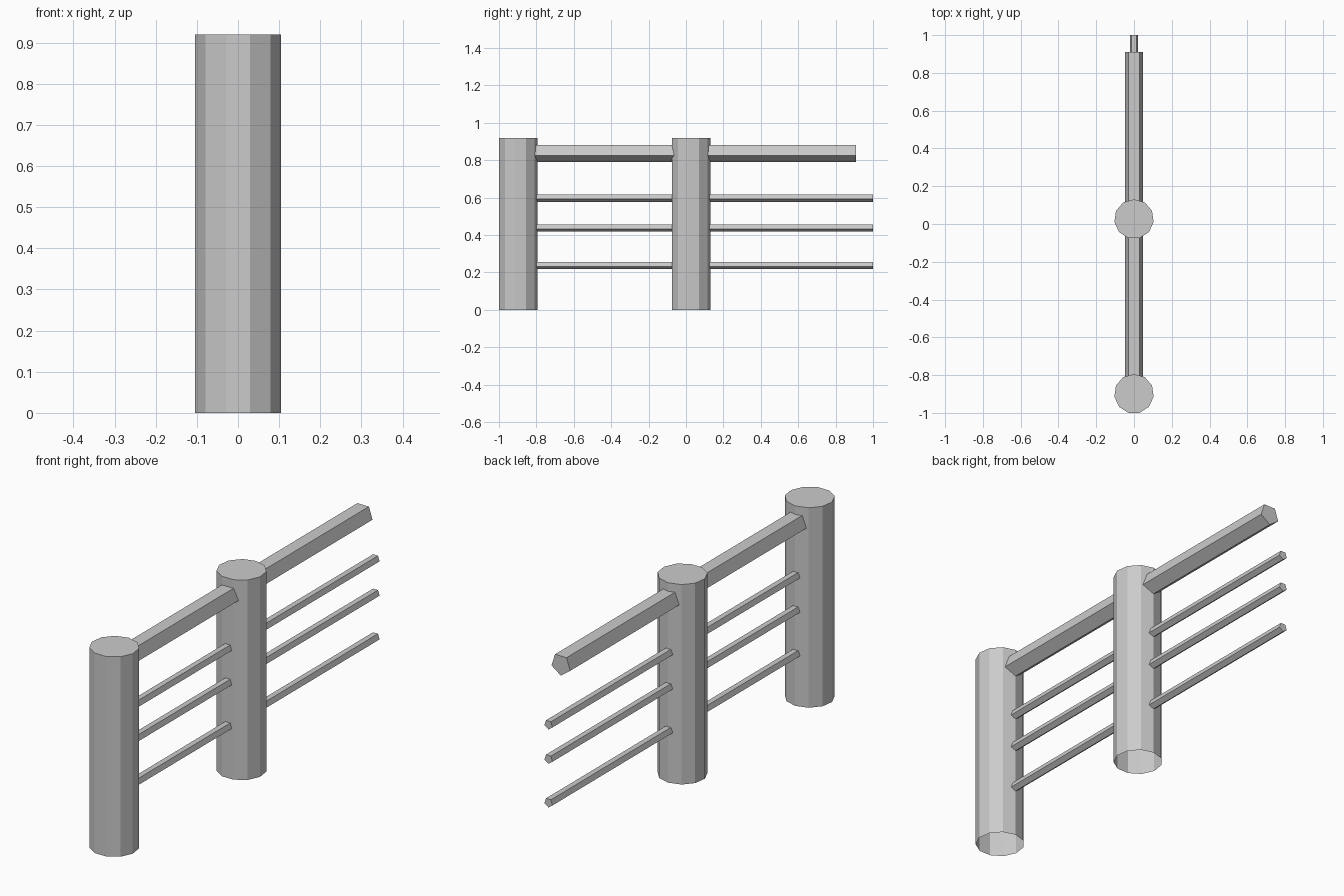
import bpy, bmesh
from math import sin, cos, pi
from mathutils import Vector

if "Cube" in bpy.data.objects:
    bpy.data.objects.remove(bpy.data.objects["Cube"])


def prism(name, sides, radius, start, axis, u, v, length, cap_start=True):
    """Extruded regular polygon; its first corner points along u."""
    start, axis, u, v = Vector(start), Vector(axis), Vector(u), Vector(v)
    bm = bmesh.new()
    ring = [start + radius * (cos(2 * pi * i / sides) * u + sin(2 * pi * i / sides) * v)
            for i in range(sides)]
    a = [bm.verts.new(p) for p in ring]
    b = [bm.verts.new(p + axis * length) for p in ring]
    for i in range(sides):
        j = (i + 1) % sides
        bm.faces.new((a[i], a[j], b[j], b[i]))
    bm.faces.new(b)
    if cap_start:
        bm.faces.new(a[::-1])
    bm.normal_update()
    mesh = bpy.data.meshes.new(name)
    bm.to_mesh(mesh)
    bm.free()
    obj = bpy.data.objects.new(name, mesh)
    bpy.context.collection.objects.link(obj)
    return obj


X, Y, Z = (1, 0, 0), (0, 1, 0), (0, 0, 1)
SPACING = 0.925

# Eleven-sided posts, open underneath
for i, y in enumerate((-0.899, -0.899 + SPACING)):
    prism(f"post_{i + 1}", 11, 0.105, (0, y, 0), Z, Y, (-1, 0, 0), 0.92, cap_start=False)


# Five-sided bars running along y, flat side up
def bar(name, radius, z, y_end):
    prism(name, 5, radius, (0, y_end - 2 * SPACING, z), Y, (0, 0, -1), (-1, 0, 0), 2 * SPACING)


# Thick handrail
bar("top_rail", 0.05, 0.84, 0.91)

# Thin lower rails
for i, z in enumerate((0.239, 0.44, 0.598)):
    bar(f"lower_rail_{i + 1}", 0.0215, z, 1.0)
